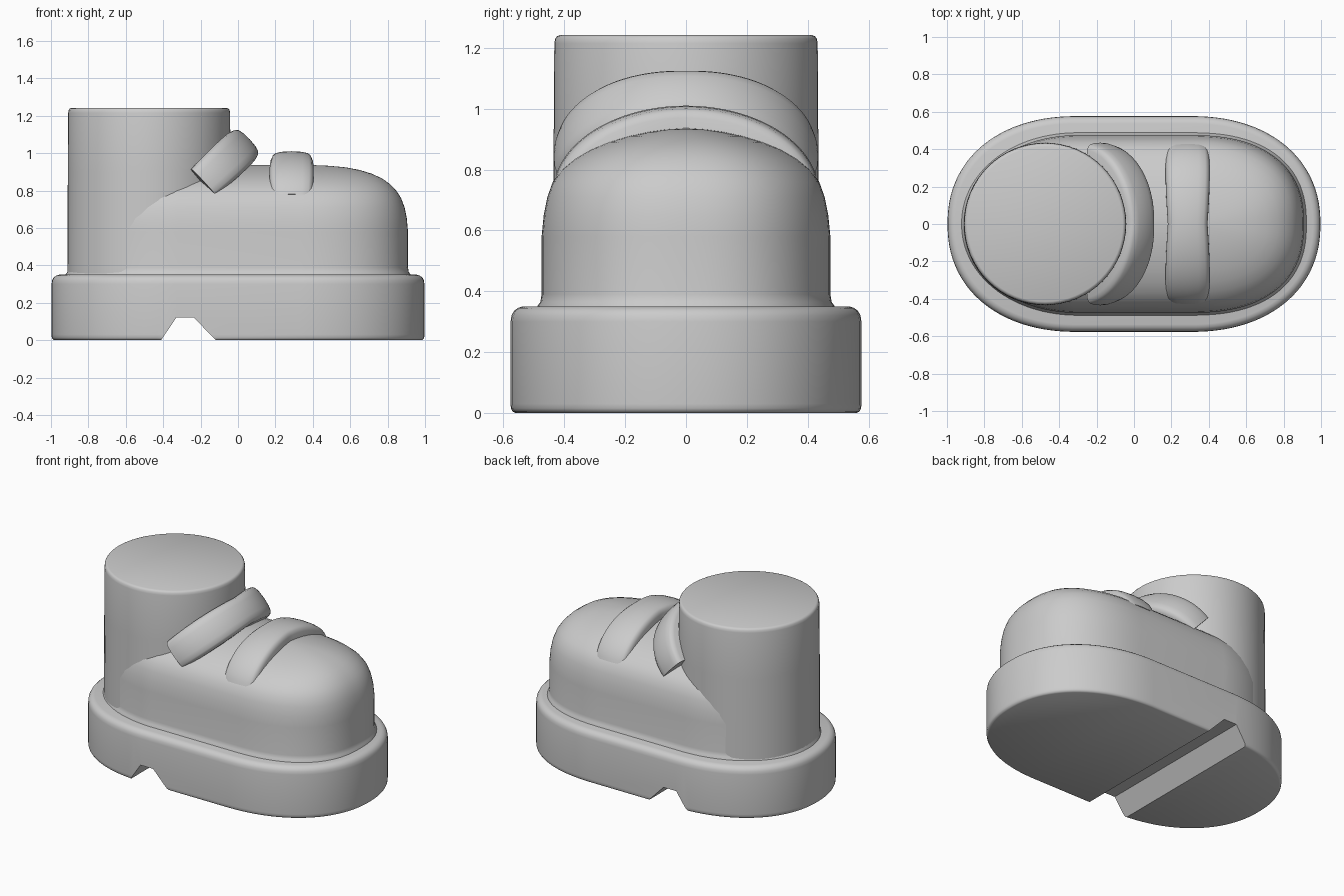
import bpy, bmesh
from math import sin, cos, pi, radians

if "Cube" in bpy.data.objects:
    bpy.data.objects.remove(bpy.data.objects["Cube"])


def make(name, rings, closed_caps=True):
    """Skin a stack of equal-length rings into a closed solid."""
    bm = bmesh.new()
    vr = [[bm.verts.new(p) for p in r] for r in rings]
    n = len(vr[0])
    for a, b in zip(vr, vr[1:]):
        for i in range(n):
            j = (i + 1) % n
            bm.faces.new((a[i], a[j], b[j], b[i]))
    bm.faces.new(vr[0][::-1])
    bm.faces.new(vr[-1])
    bmesh.ops.recalc_face_normals(bm, faces=bm.faces)
    me = bpy.data.meshes.new(name)
    bm.to_mesh(me)
    bm.free()
    ob = bpy.data.objects.new(name, me)
    bpy.context.collection.objects.link(ob)
    return ob


def activate(ob):
    bpy.ops.object.select_all(action='DESELECT')
    ob.select_set(True)
    bpy.context.view_layer.objects.active = ob


def smooth(ob, angle=35):
    activate(ob)
    bpy.ops.object.shade_smooth_by_angle(angle=radians(angle))


def outline(z, back, front, half, mid_b, mid_f, e_b=2.2, e_f=2.2, n=96):
    """Long rounded footprint: two superelliptic ends joined by straight sides."""
    pts = []
    for i in range(n):
        t = 2 * pi * (i + 0.5) / n
        c, s = cos(t), sin(t)
        e = e_f if c > 0 else e_b
        u, v = abs(c) ** (2 / e), abs(s) ** (2 / e)
        x = mid_f + (front - mid_f) * u if c > 0 else mid_b - (mid_b - back) * u
        pts.append((x, half * v * (1 if s > 0 else -1), z))
    return pts


# Thick sole with softened rims
sole_levels = [(0, .015), (.005, .006), (.015, .001), (.03, 0), (.30, 0), (.32, .003),
               (.335, .011), (.345, .024), (.35, .04)]
sole = make("sole", [outline(z, -.997 + d, .997 - d, .577 - d, -.3, .3)
                     for z, d in sole_levels])

# Arch notch cut across the underside
notch = [(-.425, -.02), (-.33, .12), (-.235, .12), (-.10, -.02)]
cutter = make("notch_cutter", [[(x, y, z) for x, z in notch] for y in (-1, 1)])
cutter.hide_render = True
activate(sole)
mod = sole.modifiers.new("notch", 'BOOLEAN')
mod.operation, mod.object, mod.solver = 'DIFFERENCE', cutter, 'EXACT'
bpy.ops.object.modifier_apply(modifier=mod.name)
bpy.data.objects.remove(cutter)
smooth(sole)

# Rounded foot body: height, back, front, half width
body_levels = [
    (.33, -.925, .925, .49), (.352, -.922, .922, .488), (.365, -.912, .913, .479),
    (.39, -.909, .909, .475), (.58, -.908, .909, .475), (.65, -.906, .903, .468),
    (.71, -.89, .891, .456), (.76, -.87, .872, .438), (.80, -.84, .846, .408),
    (.835, -.80, .812, .366), (.865, -.75, .77, .315), (.89, -.70, .715, .255),
    (.91, -.65, .65, .19), (.924, -.6, .575, .125), (.932, -.5, .49, .07),
    (.936, -.4, .40, .02)]
body = make("foot_body", [outline(z, b, f, h, -.3, min(.3, f - .15), 2.05, 2.4)
                          for z, b, f, h in body_levels])
smooth(body, 50)

# Ankle shaft with a softened top rim
shaft_levels = [(.34, .437), (.9, .435), (1.215, .433), (1.23, .430), (1.238, .424), (1.242, .415)]
shaft = make("ankle_shaft", [[(-.475 + r * cos(2 * pi * i / 64), r * sin(2 * pi * i / 64), z)
                              for i in range(64)] for z, r in shaft_levels])
smooth(shaft)

# Crowned strap section: (fraction of half width, depth below the outer surface)
half_section = [(0, 0), (.5, .003), (.8, .010), (.92, .02), (1, .04), (1, .15)]
section = [(-w, d) for w, d in half_section[:0:-1]] + half_section


def strap(name, base, tilt, rise, width, start):
    """Arched strap over the foot, its up direction tilted towards the toe."""
    rings, steps = [], 40
    st, ct = sin(tilt), cos(tilt)
    for k in range(steps + 1):
        a = start + (pi - 2 * start) * k / steps
        flare = width * (.9 + .1 * sin(a * 2 if a < pi / 2 else 2 * pi - 2 * a))
        ring = []
        for w, d in section:
            y = (.438 - d) * cos(a)
            h = (rise - d) * sin(a)
            w *= flare
            ring.append((base[0] + h * st + w * ct, y, base[1] + h * ct - w * st))
        rings.append(ring)
    smooth(make(name, rings), 40)


strap("toe_strap", (.287, .72), 0, .29, .118, radians(12))
strap("ankle_strap", (-.215, .815), radians(47), .38, .105, radians(7))
